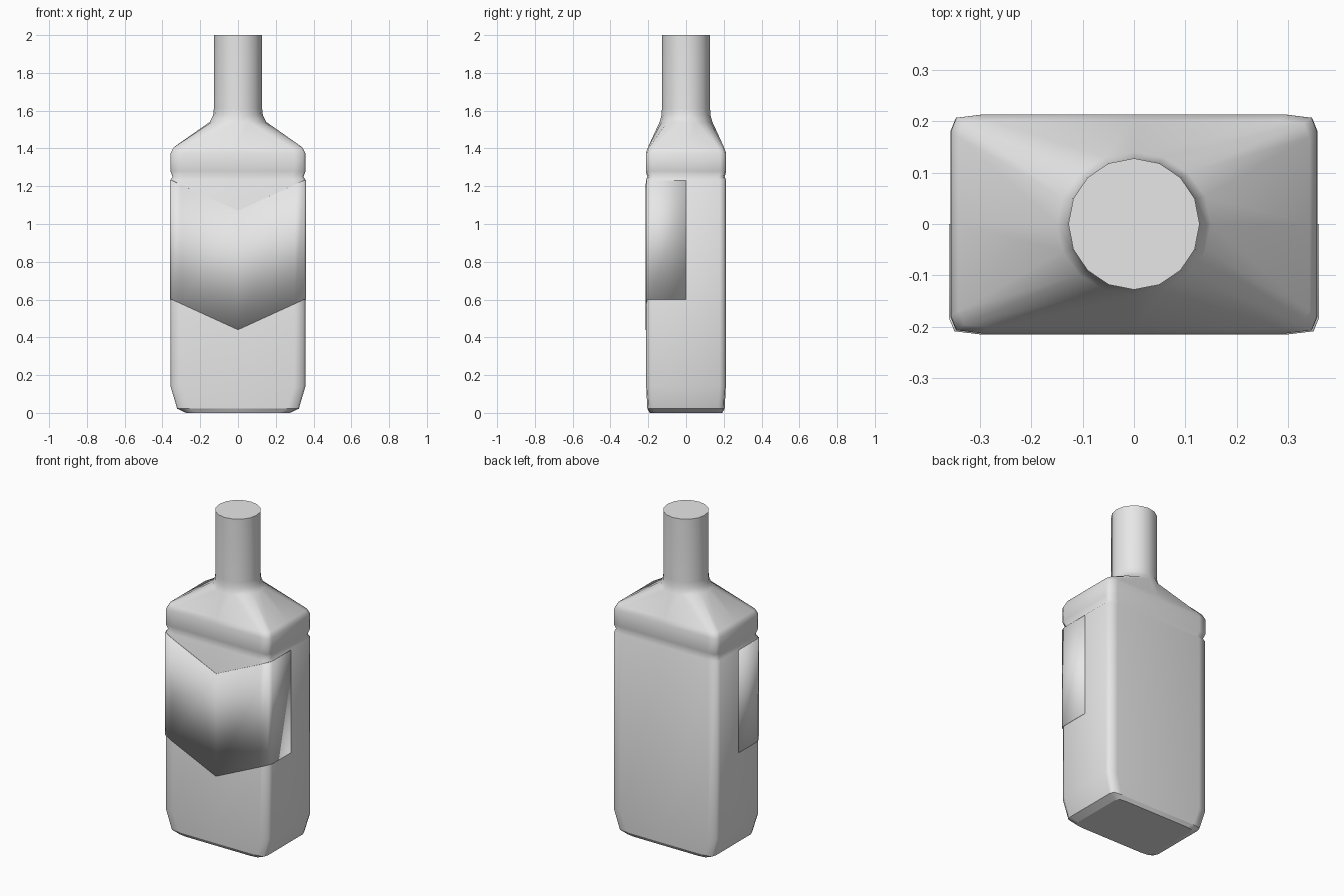
import bpy, bmesh
from math import sin, cos, tau

cube = bpy.data.objects.get("Cube")
if cube:
    bpy.data.objects.remove(cube)

grey = bpy.data.materials.new("plain grey")
grey.use_nodes = True
grey.diffuse_color = (0.8, 0.8, 0.8, 1)
grey.node_tree.nodes["Principled BSDF"].inputs["Base Color"].default_value = (0.8, 0.8, 0.8, 1)


def box_ring(hx, hy):
    """Sixteen-point rectangle with softened corners, starting at +x."""
    quarter = [(hx, 0), (hx, hy - 0.033), (hx - 0.011, hy - 0.006), (hx - 0.06, hy)]
    back = quarter + [(0, hy)] + [(-x, y) for x, y in quarter[:0:-1]]
    return back + [(-x, -y) for x, y in back]


def round_ring(rx, ry):
    return [(rx * cos(tau * i / 16), ry * sin(tau * i / 16)) for i in range(16)]


def finish(bm, name):
    bmesh.ops.recalc_face_normals(bm, faces=bm.faces)
    mesh = bpy.data.meshes.new(name)
    bm.to_mesh(mesh)
    bm.free()
    mesh.materials.append(grey)
    obj = bpy.data.objects.new(name, mesh)
    bpy.context.collection.objects.link(obj)
    return obj


# Bottle: cross-sections from base to rim, half width, half depth, height
sections = [
    (box_ring, 0.275, 0.192, 0.0), (box_ring, 0.322, 0.205, 0.022),
    (box_ring, 0.357, 0.211, 0.14), (box_ring, 0.357, 0.211, 1.235),
    (box_ring, 0.346, 0.205, 1.25), (box_ring, 0.358, 0.213, 1.28),
    (box_ring, 0.357, 0.213, 1.375), (box_ring, 0.342, 0.202, 1.405),
    (round_ring, 0.150, 0.140, 1.54), (round_ring, 0.132, 0.130, 1.575),
    (round_ring, 0.128, 0.128, 1.61), (round_ring, 0.128, 0.128, 2.0),
]
bm = bmesh.new()
rings = [[bm.verts.new((x, y, z)) for x, y in shape(hx, hy)]
         for shape, hx, hy, z in sections]
for low, high in zip(rings, rings[1:]):
    for i in range(16):
        j = (i + 1) % 16
        bm.faces.new((low[i], low[j], high[j], high[i])).smooth = True
bm.faces.new(rings[0][::-1])
bm.faces.new(rings[-1])
# Crisp base bevel and rim
for ring in (rings[0], rings[1], rings[-1]):
    for i in range(16):
        bm.edges.get((ring[i], ring[(i + 1) % 16])).smooth = False
finish(bm, "bottle")

# Label: thin wrap round the front half with pointed top and bottom edges
bm = bmesh.new()
outline = box_ring(0.361, 0.215)
columns = []
for x, y in outline[8:] + outline[:1]:
    rise = 0.16 * min(1, abs(x) / 0.35)
    columns.append([bm.verts.new((x, y, z + rise)) for z in (0.44, 1.07)])
for a, b in zip(columns, columns[1:]):
    bm.faces.new((a[0], b[0], b[1], a[1])).smooth = True
label = finish(bm, "label")
for face in label.data.polygons:
    if face.normal.y > 0.1:
        label.data.flip_normals()
        break
wrap = label.modifiers.new("thickness", "SOLIDIFY")
wrap.thickness = 0.006
wrap.offset = -1
bpy.context.view_layer.objects.active = label
label.select_set(True)
bpy.ops.object.shade_smooth_by_angle(angle=1.1)
